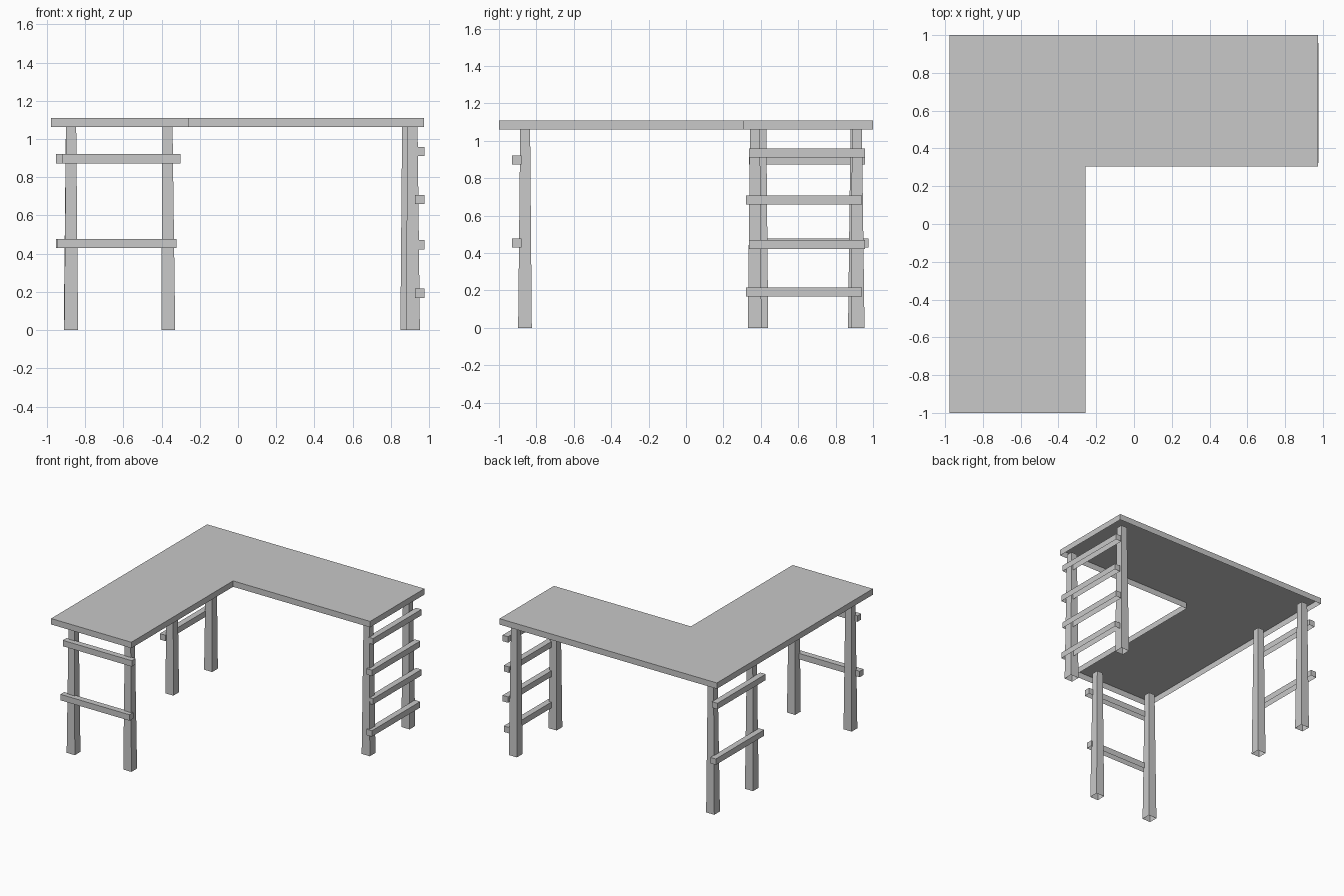
import bpy
import bmesh

default_cube = bpy.data.objects.get("Cube")
if default_cube:
    bpy.data.objects.remove(default_cube, do_unlink=True)

# One grey for the whole table
grey = bpy.data.materials.new("plain grey")
grey.use_nodes = True
colour = (0.58, 0.58, 0.58, 1)
grey.diffuse_color = colour
grey.node_tree.nodes["Principled BSDF"].inputs["Base Color"].default_value = colour

UNDERSIDE, TOP = 1.062, 1.11


def finish(name, bm):
    """Every part is a shell that is open at the bottom."""
    bmesh.ops.recalc_face_normals(bm, faces=bm.faces)
    bm.normal_update()
    bottom = [f for f in bm.faces if f.normal.z < -0.9]
    bmesh.ops.delete(bm, geom=bottom, context='FACES_ONLY')
    mesh = bpy.data.meshes.new(name)
    bm.to_mesh(mesh)
    bm.free()
    mesh.materials.append(grey)
    obj = bpy.data.objects.new(name, mesh)
    bpy.context.collection.objects.link(obj)


def box(name, low, high):
    bm = bmesh.new()
    bmesh.ops.create_cube(bm, size=1)
    for v in bm.verts:
        v.co = [lo if c < 0 else hi for c, lo, hi in zip(v.co, low, high)]
    finish(name, bm)


def leg(name, foot, head, foot_width=0.073, head_width=0.053):
    """Square leg, wider at the foot, between two centre points."""
    bm = bmesh.new()
    bmesh.ops.create_cube(bm, size=1)
    for v in bm.verts:
        (x, y), width, z = ((foot, foot_width, 0) if v.co.z < 0
                            else (head, head_width, UNDERSIDE))
        v.co = (x + v.co.x * width, y + v.co.y * width, z)
    finish(name, bm)


# L-shaped table top with a rim
outline = [(-0.977, -1), (-0.257, -1), (-0.257, 0.304),
           (0.973, 0.304), (0.973, 1), (-0.977, 1)]
bm = bmesh.new()
face = bm.faces.new([bm.verts.new((x, y, UNDERSIDE)) for x, y in outline])
raised = bmesh.ops.extrude_face_region(bm, geom=[face], use_keep_orig=True)
for item in raised["geom"]:
    if isinstance(item, bmesh.types.BMVert):
        item.co.z = TOP
finish("table_top", bm)

# Three pairs of tapered legs
leg("front_right_leg", (-0.873, -0.861), (-0.873, -0.86))
leg("front_inner_leg", (-0.365, -0.861), (-0.369, -0.86))
leg("side_front_leg", (-0.873, 0.403), (-0.873, 0.403))
leg("side_back_leg", (-0.875, 0.903), (-0.874, 0.906))
leg("ladder_front_leg", (0.915, 0.367), (0.913, 0.369))
leg("ladder_back_leg", (0.886, 0.918), (0.885, 0.914))

# Crossbars on the front legs
for name, x0, x1, z in (("upper", -0.922, -0.302, 0.897),
                        ("lower", -0.943, -0.323, 0.453)):
    box(f"front_{name}_bar", (x0, -0.929, z - 0.024), (x1, -0.88, z + 0.024))

# Crossbars on the side legs
for name, y0, z in (("upper", 0.336, 0.897), ("lower", 0.356, 0.453)):
    box(f"side_{name}_bar", (-0.951, y0, z - 0.024), (-0.902, y0 + 0.62, z + 0.024))

# Ladder rungs, alternately shifted
for i, z in enumerate((0.193, 0.447, 0.684, 0.935)):
    y0 = 0.337 if i % 2 else 0.322
    box(f"ladder_rung_{i + 1}", (0.927, y0, z - 0.024), (0.976, y0 + 0.62, z + 0.024))
